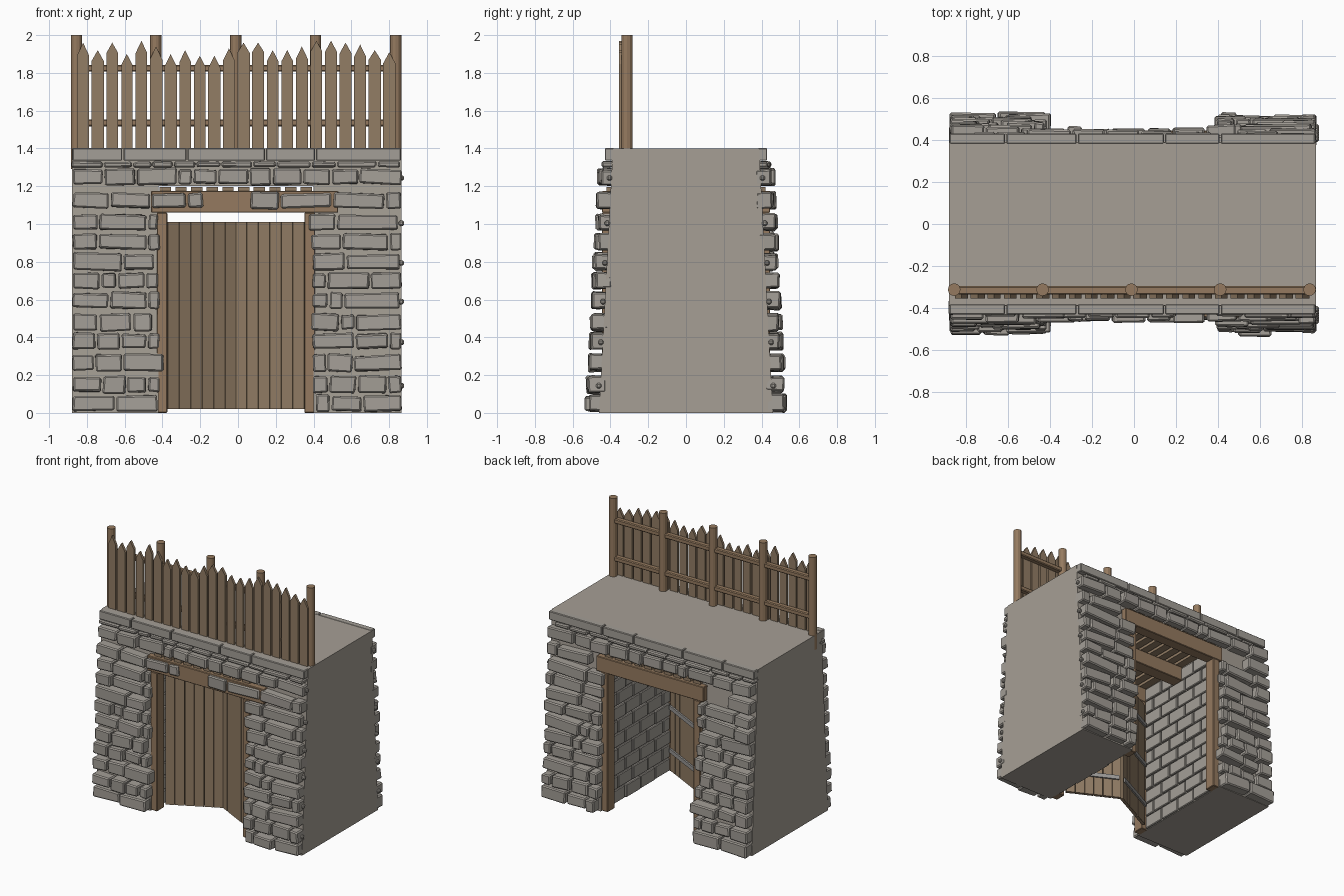
import bpy, bmesh, math, random
from mathutils import Matrix, Vector

random.seed(4)
if "Cube" in bpy.data.objects:
    bpy.data.objects.remove(bpy.data.objects["Cube"])


def material(name, rgb):
    m = bpy.data.materials.new(name)
    m.use_nodes = True
    m.diffuse_color = (*rgb, 1)
    m.node_tree.nodes["Principled BSDF"].inputs["Base Color"].default_value = (*rgb, 1)
    return m


MORTAR = material("wall grey", (0.38, 0.345, 0.30))
STONE = material("stone grey", (0.37, 0.345, 0.31))
PLANK = material("plank brown", (0.29, 0.205, 0.13))
BEAM = material("beam brown", (0.30, 0.195, 0.115))
IRON = material("iron grey", (0.33, 0.32, 0.31))


def box(bm, lo, hi, turn=None, jitter=0.0):
    """Axis box from lo to hi, optionally turned about its centre."""
    lo, hi = Vector(lo), Vector(hi)
    mat = Matrix.Translation((lo + hi) / 2)
    if turn:
        mat = mat @ turn
    mat = mat @ Matrix.Diagonal((*(hi - lo), 1))
    verts = bmesh.ops.create_cube(bm, size=1, matrix=mat)["verts"]
    for v in verts:
        v.co += Vector([random.uniform(-jitter, jitter) for _ in range(3)])


def prism(bm, outline, axis, start, end):
    """Extrude a 2D outline along x or y."""
    def place(p, t):
        return (t, p[0], p[1]) if axis == "x" else (p[0], t, p[1])
    a = [bm.verts.new(place(p, start)) for p in outline]
    b = [bm.verts.new(place(p, end)) for p in outline]
    n = len(outline)
    bm.faces.new(a)
    bm.faces.new(b[::-1])
    for i in range(n):
        bm.faces.new((a[i], b[i], b[(i + 1) % n], a[(i + 1) % n]))


def finish(name, bm, mat, bevel=0.0):
    bmesh.ops.recalc_face_normals(bm, faces=bm.faces)
    mesh = bpy.data.meshes.new(name)
    bm.to_mesh(mesh)
    bm.free()
    mesh.materials.append(mat)
    ob = bpy.data.objects.new(name, mesh)
    bpy.context.collection.objects.link(ob)
    if bevel:
        mod = ob.modifiers.new("Bevel", "BEVEL")
        mod.width, mod.segments = bevel, 1
    return ob


LEFT, RIGHT = -0.88, 0.865        # outer sides
IN_L, IN_R = -0.42, 0.40          # passage sides


def depth(z):
    return 0.46 - 0.052 * z       # battered wall half depth


# Wall core: two piers and the bridge over the passage
def core(name, x0, x1, z0):
    bm = bmesh.new()
    a, b = depth(z0), depth(1.4)
    prism(bm, [(-a, z0), (a, z0), (b, 1.4), (-b, 1.4)], "x", x0, x1)
    finish(name, bm, MORTAR)


core("right_pier", LEFT, IN_L, 0)
core("left_pier", IN_R, RIGHT, 0)
core("bridge", IN_L, IN_R, 1.2)

# Rubble courses: stone spans in hundredths, bottom course first
COURSES = [
    [(-88, -65, -42), (41, 49, 66, 87)],
    [(-88, -72, -59, -48, -41), (39, 48, 63, 79, 87)],
    [(-88, -76, -61, -39), (39, 47, 61, 87)],
    [(-88, -75, -62, -48, -41), (39, 62, 80, 87)],
    [(-88, -74, -56, -45), (38, 54, 62, 87)],
    [(-88, -68, -48, -41), (39, 48, 56, 86)],
    [(-88, -73, -64, -49, -42), (39, 47, 70, 87)],
    [(-88, -61, -44), (39, 57, 86)],
    [(-88, -74, -48, -41), (38, 55, 80, 87)],
    [(-88, -74, -48, -42), (37, 52, 85)],
    [(-88, -68, -46, -27, -18), (6, 22, 50, 78, 87)],
    [(-88, -71, -54, -32, -24, -11, 6, 18, 34, 49, 64, 87)],
]
CENTRES = [.05, .15, .265, .38, .48, .595, .70, .80, .905, 1.01, 1.125, 1.25]
for name, side in (("front_stones", -1), ("back_stones", 1)):
    bm = bmesh.new()
    for z, course in zip(CENTRES, COURSES):
        for spans in course:
            for a, b in zip(spans, spans[1:]):
                x0, x1 = a / 100 + 0.006, b / 100 - 0.006
                # the back lintel stays uncovered
                if side > 0 and z > 1.1 and z < 1.2 and x1 > -0.47 and x0 < 0.45:
                    continue
                h = random.uniform(0.037, 0.047)
                out = depth(z) + random.uniform(0.05, 0.078)
                y0, y1 = sorted((side * (depth(z) - 0.03), side * out))
                turn = Matrix.Rotation(random.uniform(-0.05, 0.05), 4, "Y")
                zc = max(z, h + 0.006)
                box(bm, (x0, y0, zc - h), (x1, y1, zc + h), turn, 0.004)
    # thin levelling course under the coping
    x = LEFT
    while x < 0.8:
        w = random.uniform(0.1, 0.22)
        y0, y1 = sorted((side * 0.36, side * random.uniform(0.42, 0.45)))
        box(bm, (x, y0, 1.3), (min(x + w, RIGHT) - 0.008, y1, 1.33), None, 0.003)
        x += w
    # small chips at the outer corner
    for z in CENTRES[1::2]:
        y = side * (depth(z) + 0.01)
        box(bm, (0.85, y - 0.014, z - 0.02), (0.88, y + 0.014, z + 0.008))
    finish(name, bm, STONE, 0.008)

# Coping blocks along both top edges
for name, side in (("front_coping", -1), ("back_coping", 1)):
    bm = bmesh.new()
    joints = [LEFT, -0.61, -0.27, 0.145, 0.41, RIGHT]
    for a, b in zip(joints, joints[1:]):
        y0, y1 = sorted((side * 0.38, side * 0.43))
        box(bm, (a + 0.003, y0, 1.335), (b - 0.003, y1, 1.402))
    finish(name, bm, STONE, 0.005)

# Coursed blocks lining the passage
for name, x, s in (("right_lining", IN_L, 1), ("left_lining", IN_R, -1)):
    bm = bmesh.new()
    for row in range(11):
        z = row * 0.106
        y = -0.36 - (row % 2) * 0.09
        while y < 0.36:
            y0, y1 = max(y, -0.36), min(y + 0.18, 0.37)
            x0, x1 = sorted((x - s * 0.02, x + s * random.uniform(0.012, 0.02)))
            if y1 - y0 > 0.03:
                box(bm, (x0, y0 + 0.004, z + 0.004), (x1, y1 - 0.004, z + 0.102))
            y += 0.18
    finish(name, bm, STONE, 0.005)

# Timber frame: posts, lintels, middle beam
bm = bmesh.new()
for s in (-1, 1):
    y0, y1 = sorted((s * 0.36, s * 0.445))
    for x in (-0.402, 0.38):
        box(bm, (x - 0.028, y0, 0.0), (x + 0.028, y1, 1.06))
    box(bm, (-0.46, y0, 1.06), (0.45 if s > 0 else 0.53, y1, 1.175))
box(bm, (IN_L, -0.05, 1.06), (IN_R, 0.05, 1.17))
finish("timber_frame", bm, BEAM, 0.004)

# Ceiling slats
bm = bmesh.new()
for i in range(10):
    x = -0.385 + i * 0.083
    box(bm, (x - 0.03, -0.42, 1.17), (x + 0.03, 0.42, 1.197))
finish("ceiling_slats", bm, PLANK)

# Two door leaves, both ajar inwards
for side, hinge, s in (("right", -0.375, 1), ("left", 0.355, -1)):
    place = Matrix.Translation((hinge, -0.34, 0)) @ Matrix.Rotation(s * math.radians(27), 4, "Z")
    width = 0.41 / 6
    bm = bmesh.new()
    for i in range(6):
        x0, x1 = sorted((s * i * width, s * ((i + 1) * width - 0.004)))
        box(bm, (x0, -0.012, 0.02), (x1, 0.012, 1.01))
    finish(side + "_door", bm, PLANK).matrix_world = place
    bm = bmesh.new()
    for z in (0.18, 0.51, 0.84):
        x0, x1 = sorted((0, s * 0.39))
        box(bm, (x0, 0.01, z - 0.016), (x1, 0.024, z + 0.016))
    finish(side + "_door_straps", bm, IRON).matrix_world = place

# Palisade posts
bm = bmesh.new()
for x in (-0.855, -0.435, -0.012, 0.41, 0.835):
    bmesh.ops.create_cone(bm, cap_ends=True, segments=12, radius1=0.03, radius2=0.03, depth=0.71,
                          matrix=Matrix.Translation((x, -0.312, 1.645)))
finish("palisade_posts", bm, BEAM)

# Palisade rails
bm = bmesh.new()
for z in (1.535, 1.825):
    box(bm, (-0.855, -0.336, z - 0.018), (0.835, -0.295, z + 0.018))
finish("palisade_rails", bm, BEAM, 0.006)

# Pointed pickets, tip heights in hundredths above the walkway
TIPS = [56, 52, 56, 50, 57, 54, 50, 52, 49, 49, 53, 56, 56, 52, 52, 54, 57, 57, 56, 55, 52, 51]
bm = bmesh.new()
for i, tip in enumerate(TIPS):
    x = -0.82 + i * 0.0772
    top = 1.4 + tip / 100
    w = random.uniform(0.029, 0.034)
    shoulder = top - random.uniform(0.05, 0.07)
    prism(bm, [(x - w, 1.4), (x + w, 1.4), (x + w, shoulder), (x, top), (x - w, shoulder)],
          "y", -0.354, -0.334)
finish("palisade_pickets", bm, PLANK)
